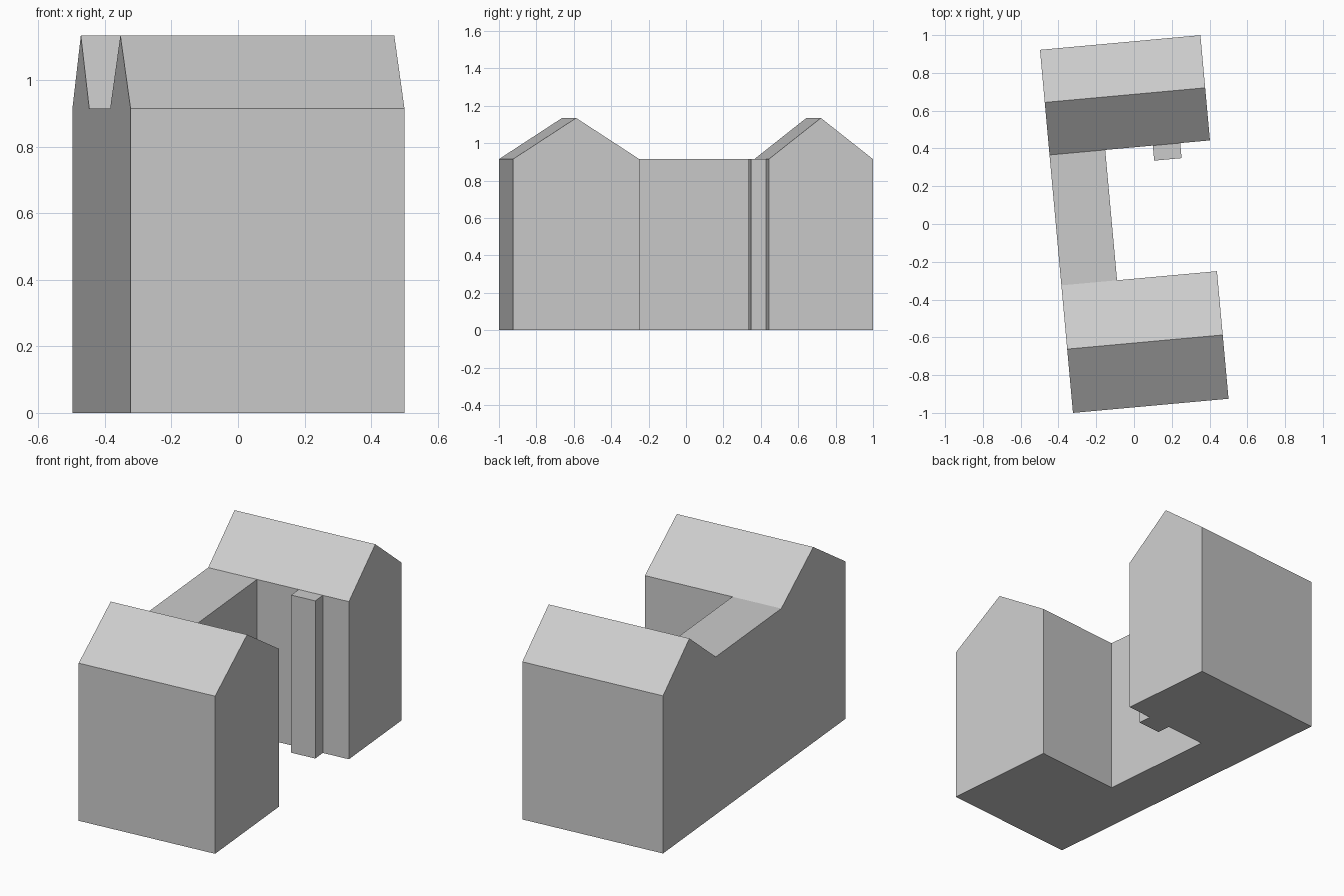
import bpy, bmesh, math
from mathutils import Matrix

cube = bpy.data.objects.get("Cube")
if cube:
    bpy.data.objects.remove(cube)

# One plain grey for the whole building
grey = bpy.data.materials.new("plain_grey")
grey.use_nodes = True
grey.diffuse_color = (0.6, 0.6, 0.6, 1)
grey.node_tree.nodes["Principled BSDF"].inputs["Base Color"].default_value = (0.6, 0.6, 0.6, 1)

# The building is turned slightly about its front right corner
PLACE = Matrix.Translation((-0.323, -1.0, 0)) @ Matrix.Rotation(math.radians(5.2), 4, "Z")
EAVE, RIDGE = 0.915, 1.135
LINK = 0.296                        # width of the linking range
FRONT_BACK, REAR_FRONT = 0.678, 1.371


def extrude(name, profile, stations, openings=(), caps=True):
    """Sweep a (depth, height) profile across stations, leaving (edge, bay) openings."""
    bm = bmesh.new()
    rings = [[bm.verts.new(PLACE @ Matrix.Translation((x, y, z)).translation) for y, z in profile]
             for x in stations]
    n = len(profile)
    for bay, (a, b) in enumerate(zip(rings, rings[1:])):
        for i in range(n):
            if (i, bay) not in openings:
                j = (i + 1) % n
                bm.faces.new((a[i], a[j], b[j], b[i]))
    if caps:
        bm.faces.new(rings[0][::-1])
        bm.faces.new(rings[-1])
    mesh = bpy.data.meshes.new(name)
    bm.to_mesh(mesh)
    bm.free()
    mesh.materials.append(grey)
    obj = bpy.data.objects.new(name, mesh)
    bpy.context.collection.objects.link(obj)
    return obj


def box(y0, y1):
    return [(y0, 0), (y1, 0), (y1, EAVE), (y0, EAVE)]


def gable(y0, y1):
    return [(y0, 0), (y1, 0), (y1, EAVE), ((y0 + y1) / 2, RIDGE), (y0, EAVE)]


# Gabled wings, open where the other parts join them
extrude("front_wing", gable(0, FRONT_BACK), [0, LINK, 0.827], {(1, 0)})
extrude("rear_wing", gable(REAR_FRONT, 1.93), [0, LINK, 0.549, 0.695, 0.853], {(4, 0), (4, 2)})

# Flat-roofed range between the wings
extrude("linking_range", box(FRONT_BACK, REAR_FRONT), [0, LINK], {(1, 0), (3, 0)})

# Small flat-topped projection on the courtyard wall
extrude("courtyard_projection", box(1.291, REAR_FRONT), [0.549, 0.695], {(1, 0)})
